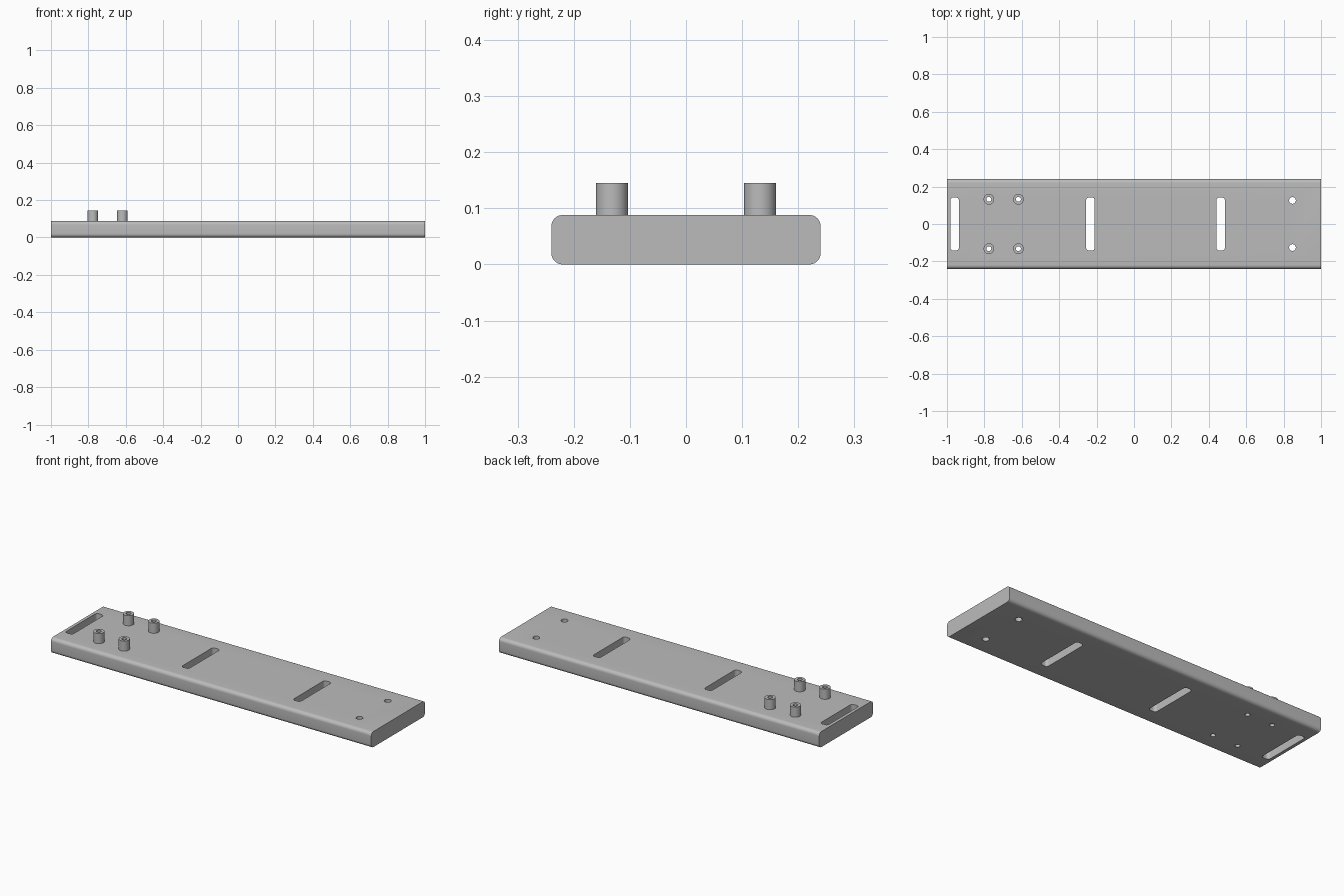
import bpy, bmesh, math
from mathutils import Matrix

cube = bpy.data.objects.get("Cube")
if cube:
    bpy.data.objects.remove(cube, do_unlink=True)

WIDTH, THICK, TOP = 0.48, 0.088, 0.145

grey = bpy.data.materials.new("plain grey")
grey.use_nodes = True
colour = (0.5, 0.5, 0.5, 1)
grey.diffuse_color = colour
grey.node_tree.nodes["Principled BSDF"].inputs["Base Color"].default_value = colour


def prism(name, outline, height, matrix):
    """Extrude a flat outline along its local z and place it."""
    bm = bmesh.new()
    face = bm.faces.new([bm.verts.new((u, v, 0)) for u, v in outline])
    top = bmesh.ops.extrude_face_region(bm, geom=[face])["geom"]
    bmesh.ops.translate(bm, vec=(0, 0, height),
                        verts=[g for g in top if isinstance(g, bmesh.types.BMVert)])
    bmesh.ops.recalc_face_normals(bm, faces=bm.faces)
    bm.transform(matrix)
    mesh = bpy.data.meshes.new(name)
    bm.to_mesh(mesh)
    bm.free()
    mesh.materials.append(grey)
    obj = bpy.data.objects.new(name, mesh)
    bpy.context.collection.objects.link(obj)
    return obj


def circle(r, n=32):
    return [(r * math.cos(2 * math.pi * i / n), r * math.sin(2 * math.pi * i / n))
            for i in range(n)]


def rounded_rect(w, h, r, steps=8):
    pts = []
    for q, (sx, sy) in enumerate([(1, 1), (-1, 1), (-1, -1), (1, -1)]):
        for i in range(steps + 1):
            a = math.pi / 2 * (q + i / steps)
            pts.append((sx * (w / 2 - r) + r * math.cos(a),
                        sy * (h / 2 - r) + r * math.sin(a)))
    return pts


def cutter(name, outline, x, y):
    obj = prism(name, outline, 0.3, Matrix.Translation((x, y, -0.05)))
    obj.hide_render = True
    obj.hide_set(True)
    return obj


# Plate: rounded cross-section swept along x
along_x = Matrix(((0, 0, 1, -1), (1, 0, 0, 0), (0, 1, 0, THICK / 2), (0, 0, 0, 1)))
plate = prism("base_plate", rounded_rect(WIDTH, THICK, 0.02), 2, along_x)

# Hollow standoffs, with their bores running through the plate
joins, cuts = [], []
for x in (-0.776, -0.618):
    for y in (-0.132, 0.132):
        joins.append(prism("standoff", circle(0.0285), TOP - THICK + 0.02,
                           Matrix.Translation((x, y, THICK - 0.02))))
        cuts.append(cutter("bore_cutter", circle(0.013), x, y))

# Cross slots and the end screw holes
for x in (-0.959, -0.233, 0.463):
    cuts.append(cutter("slot_cutter", rounded_rect(0.046, 0.284, 0.016), x, 0))
for y in (-0.126, 0.126):
    cuts.append(cutter("screw_hole_cutter", circle(0.018), 0.847, y))

# Combine everything into one solid part
bpy.context.view_layer.objects.active = plate
for tool, operation in [(o, "UNION") for o in joins] + [(o, "DIFFERENCE") for o in cuts]:
    mod = plate.modifiers.new(tool.name, "BOOLEAN")
    mod.object, mod.operation, mod.solver = tool, operation, "EXACT"
    bpy.ops.object.modifier_apply(modifier=mod.name)
for tool in joins + cuts:
    bpy.data.objects.remove(tool, do_unlink=True)

bpy.ops.object.select_all(action="DESELECT")
plate.select_set(True)
bpy.ops.object.shade_smooth_by_angle(angle=math.radians(30))
